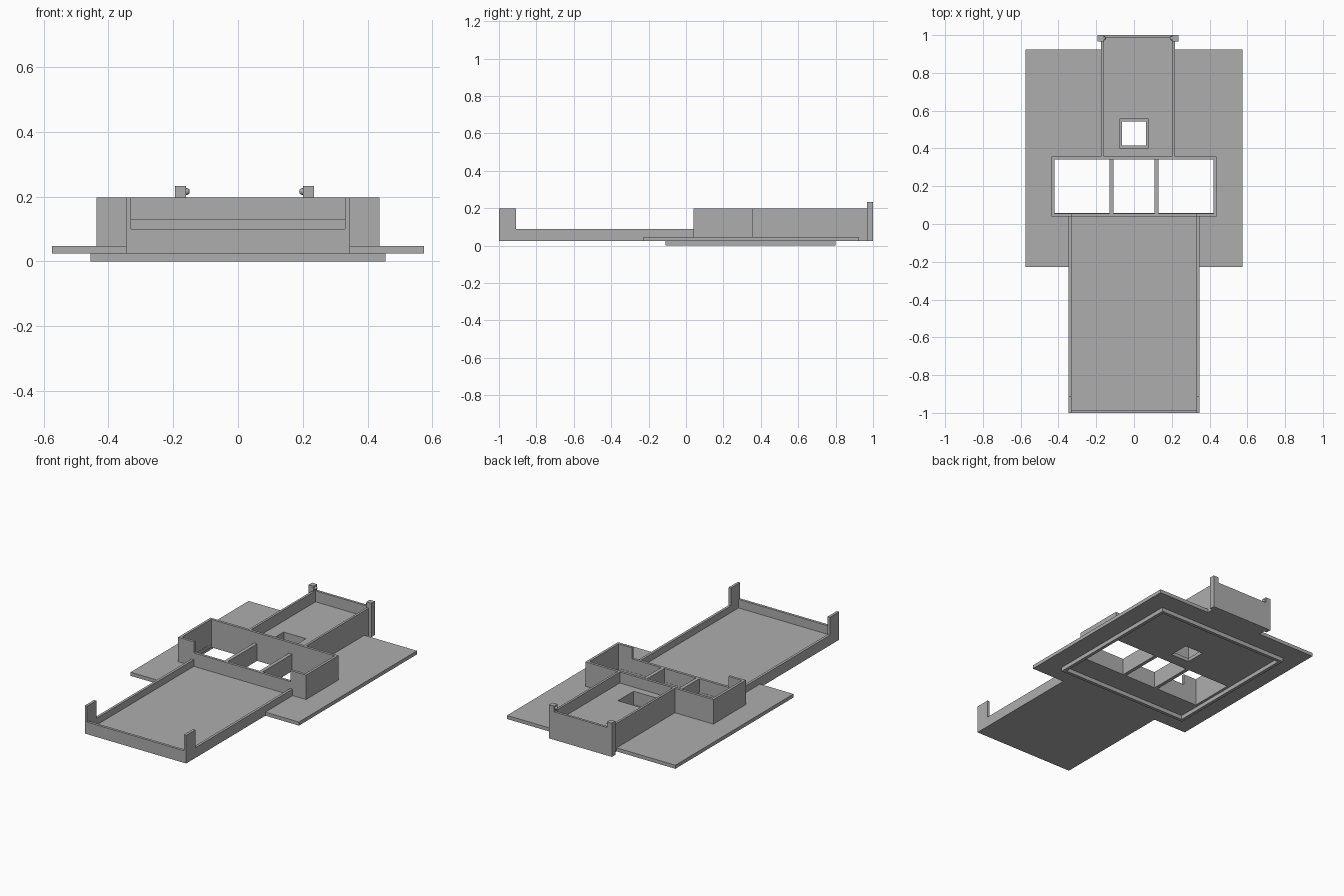
import bpy
import bmesh
from mathutils import Matrix, Vector

if "Cube" in bpy.data.objects:
    bpy.data.objects.remove(bpy.data.objects["Cube"], do_unlink=True)

# One plain grey for every part
grey = bpy.data.materials.new("plain_grey")
grey.use_nodes = True
colour = (0.42, 0.42, 0.42, 1)
grey.diffuse_color = colour
grey.node_tree.nodes["Principled BSDF"].inputs["Base Color"].default_value = colour


def add_box(bm, x, y, z):
    lo, hi = Vector((x[0], y[0], z[0])), Vector((x[1], y[1], z[1]))
    matrix = Matrix.Translation((lo + hi) / 2) @ Matrix.Diagonal((hi - lo).to_4d())
    bmesh.ops.create_cube(bm, size=1, matrix=matrix)


def finish(name, bm):
    mesh = bpy.data.meshes.new(name)
    bm.to_mesh(mesh)
    bm.free()
    mesh.materials.append(grey)
    obj = bpy.data.objects.new(name, mesh)
    bpy.context.collection.objects.link(obj)
    return obj


def boxes(name, *parts):
    bm = bmesh.new()
    for part in parts:
        add_box(bm, *part)
    return finish(name, bm)


def ring(name, x, y, z, wall):
    """Rectangular wall with an open middle."""
    (x0, x1), (y0, y1) = x, y
    return boxes(name,
                 (x, (y0, y0 + wall), z), (x, (y1 - wall, y1), z),
                 ((x0, x0 + wall), (y0 + wall, y1 - wall), z),
                 ((x1 - wall, x1), (y0 + wall, y1 - wall), z))


def cut(obj, *parts):
    """Cut box-shaped holes through an object."""
    for part in parts:
        cutter = boxes("cutter", part)
        cutter.hide_render = True
        mod = obj.modifiers.new("hole", "BOOLEAN")
        mod.operation, mod.solver, mod.object = "DIFFERENCE", "EXACT", cutter
        bpy.context.view_layer.objects.active = obj
        bpy.ops.object.modifier_apply(modifier=mod.name)
        bpy.data.objects.remove(cutter, do_unlink=True)


BASE, FLOOR, LOW, TOP = 0.025, 0.047, 0.13, 0.198
THROUGH = (-0.1, 0.4)
WALL = 0.016

# Base plate with compartment openings and the small square opening
plate = boxes("base_plate", ((-0.575, 0.575), (-0.227, 0.925), (BASE, FLOOR)))
cut(plate,
    ((-0.42, -0.13), (0.057, 0.341), THROUGH),
    ((-0.108, 0.108), (0.057, 0.341), THROUGH),
    ((0.13, 0.42), (0.057, 0.341), THROUGH),
    ((-0.063, 0.063), (0.415, 0.542), THROUGH))

# Locating rim below the plate
ring("bottom_rim", (-0.456, 0.456), (-0.11, 0.8), (0, BASE), 0.02)

# Middle box, its front wall lowered between the tray sides
middle = ring("middle_box", (-0.437, 0.437), (0.04, 0.357), (BASE, TOP), WALL)
cut(middle, ((-0.33, 0.33), (0, 0.1), (LOW, 0.4)))
for side, name in ((-1, "right_divider"), (1, "left_divider")):
    x = sorted((side * 0.108, side * 0.13))
    boxes(name, (x, (0.056, 0.341), (BASE, LOW)))

# Front tray
boxes("front_tray_floor", ((-0.346, 0.346), (-1, -0.227), (BASE, FLOOR)))
boxes("front_tray_end", ((-0.33, 0.33), (-1, -1 + WALL), (BASE, 0.1)))
for side, name in ((-1, "right"), (1, "left")):
    x = sorted((side * 0.33, side * 0.346))
    boxes(name + "_front_wall", (x, (-0.91, 0.04), (BASE, 0.088)))
    boxes(name + "_front_post", (x, (-1, -0.91), (BASE, TOP)))

# Rear tray with a raised floor and a stepped opening
rear_floor = boxes("rear_tray_floor", ((-0.165, 0.21), (0.35, 0.99), (BASE, LOW)))
cut(rear_floor,
    ((-0.063, 0.063), (0.415, 0.542), THROUGH),
    ((-0.076, 0.076), (0.402, 0.555), (FLOOR, 0.4)))
boxes("rear_tray_walls",
      ((-0.174, -0.16), (0.357, 0.985), (BASE, TOP)),
      ((0.202, 0.216), (0.357, 0.985), (BASE, TOP)),
      ((-0.174, 0.216), (0.985, 1), (BASE, TOP)))

# Rear posts, each with a small round catch facing inwards
for x, inner, name in (((-0.194, -0.16), -0.16, "right"), ((0.2, 0.235), 0.2, "left")):
    boxes(name + "_rear_post", (x, (0.967, 1), (BASE, 0.233)))
    bm = bmesh.new()
    bmesh.ops.create_uvsphere(bm, u_segments=20, v_segments=12, radius=0.011,
                              matrix=Matrix.Translation((inner, 0.983, 0.216)))
    for face in bm.faces:
        face.smooth = True
    finish(name + "_catch", bm)
